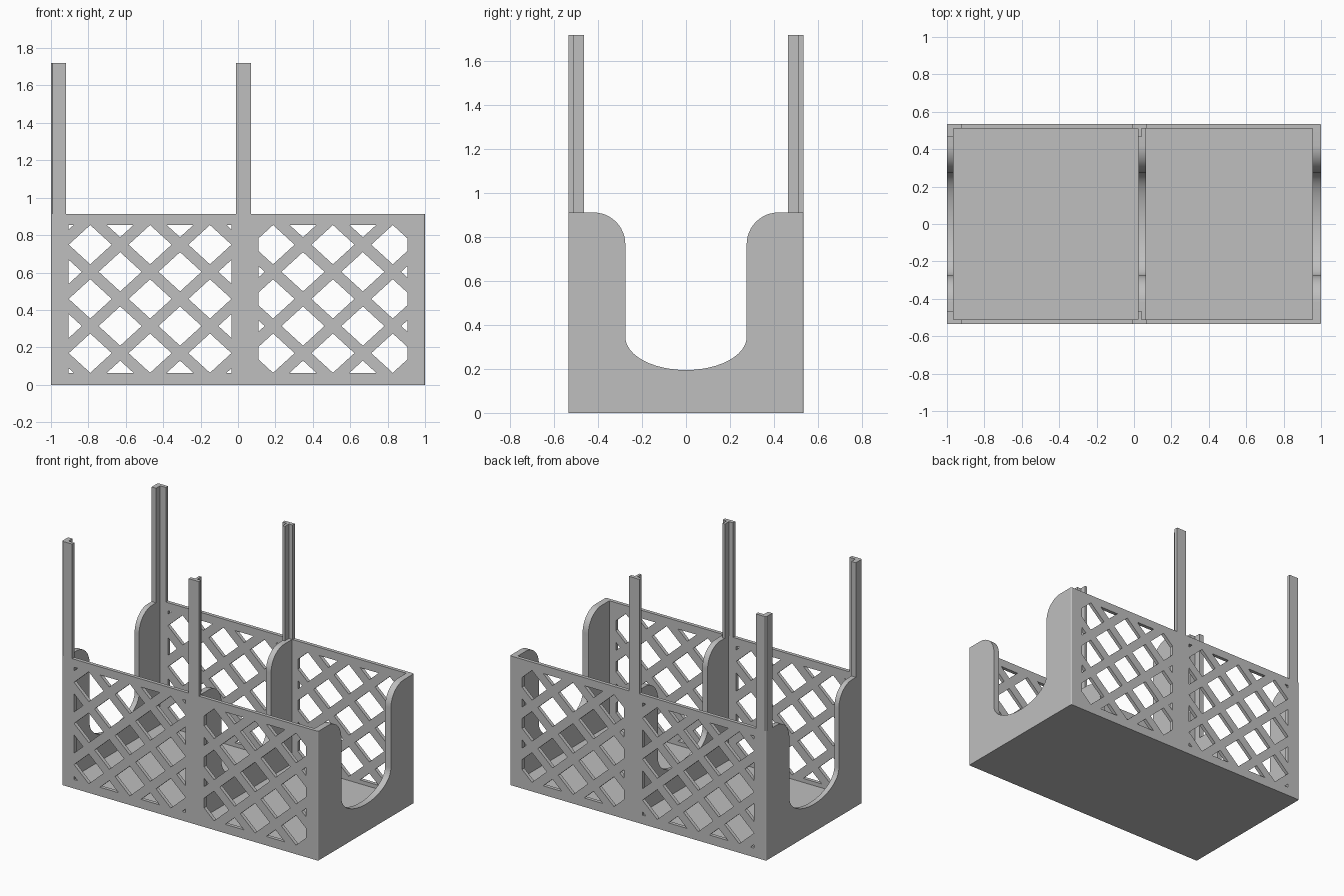
import bpy, bmesh, math
from mathutils import Vector

if "Cube" in bpy.data.objects:
    bpy.data.objects.remove(bpy.data.objects["Cube"])

mat = bpy.data.materials.new("light grey plastic")
mat.use_nodes = True
GREY = (0.52, 0.52, 0.52, 1)
mat.diffuse_color = GREY
mat.node_tree.nodes["Principled BSDF"].inputs["Base Color"].default_value = GREY

HX, HY, H, TOP = 1.0, 0.535, 0.912, 1.72   # half length, half width, wall and post heights
WALL, FLOOR = 0.025, 0.035


def prism(bm, pts, axis, lo, hi):
    """Extrude a 2D outline along an axis from lo to hi."""
    def place(a, b, d):
        return {'X': (d, a, b), 'Y': (a, d, b), 'Z': (a, b, d)}[axis]
    face = bm.faces.new([bm.verts.new(place(a, b, lo)) for a, b in pts])
    moved = bmesh.ops.extrude_face_region(bm, geom=[face])["geom"]
    verts = [v for v in moved if isinstance(v, bmesh.types.BMVert)]
    bmesh.ops.translate(bm, verts=verts, vec=Vector(place(0, 0, hi - lo)))


def finish(name, bm):
    bmesh.ops.recalc_face_normals(bm, faces=bm.faces)
    me = bpy.data.meshes.new(name)
    bm.to_mesh(me)
    bm.free()
    ob = bpy.data.objects.new(name, me)
    bpy.context.collection.objects.link(ob)
    me.materials.append(mat)
    return ob


def part(name, pts, axis, lo, hi):
    bm = bmesh.new()
    prism(bm, pts, axis, lo, hi)
    return finish(name, bm)


def rect(x0, x1, y0, y1):
    return [(x0, y0), (x1, y0), (x1, y1), (x0, y1)]


def clip(pts, axis, limit, sign):
    """Cut a 2D outline at a line, keeping the side below sign * limit."""
    out = []
    for p, q in zip(pts, pts[1:] + pts[:1]):
        dp, dq = sign * (limit - p[axis]), sign * (limit - q[axis])
        if dp >= 0:
            out.append(p)
        if dp * dq < 0:
            t = dp / (dp - dq)
            out.append((p[0] + t * (q[0] - p[0]), p[1] + t * (q[1] - p[1])))
    return out


def lattice(bm, x0, x1, step):
    """Staggered diamond holes clipped to one panel."""
    mid, z0, z1, w, h = (x0 + x1) / 2, 0.063, 0.855, 0.115, 0.105
    for row in range(-3, 4):
        for col in range(-3, 4):
            if (row + col) % 2:
                continue
            cx, cz = mid + col * step, 0.459 + row * 0.145
            pts = [(cx - w, cz), (cx, cz - h), (cx + w, cz), (cx, cz + h)]
            for axis, limit, sign in ((0, x0, -1), (0, x1, 1), (1, z0, -1), (1, z1, 1)):
                pts = clip(pts, axis, limit, sign)
            if len(pts) > 2 and max(p[0] for p in pts) - min(p[0] for p in pts) > 0.01:
                prism(bm, pts, 'Y', -0.7, 0.7)


# Cutter for the lattice holes
bm = bmesh.new()
lattice(bm, -0.905, -0.035, 0.16)
lattice(bm, 0.11, 0.905, 0.16)
cutter = finish("lattice_cutter", bm)
cutter.hide_render = True
cutter.hide_set(True)

# Floor and the two long lattice walls
part("floor", rect(-HX + 0.01, HX - 0.01, -HY + 0.01, HY - 0.01), 'Z', 0, FLOOR)
for name, s in (("front_wall", -1), ("back_wall", 1)):
    lo, hi = sorted((s * HY, s * (HY - WALL)))
    ob = part(name, rect(-HX + 0.008, HX - 0.008, 0, H), 'Y', lo, hi)
    cut = ob.modifiers.new("holes", 'BOOLEAN')
    cut.object, cut.solver = cutter, 'EXACT'

# Cross walls with a U-shaped opening and rounded shoulders
U, R, N = 0.276, 0.145, 12
half = [(U + R - R * math.sin(a), H - R + R * math.cos(a))
        for a in (i * math.pi / 2 / N for i in range(N + 1))]
half += [(U * math.cos(a), 0.345 - 0.15 * math.sin(a))
         for a in (i * math.pi / 2 / N for i in range(N + 1))]
for name, x0, x1, edge in (("right_end_wall", -HX, -0.965, HY), ("divider", 0.025, 0.065, HY - WALL),
                           ("left_end_wall", 0.955, HX, HY)):
    c = 0.008 if edge == HY else 0
    side = [(edge - c, 0), (edge - c, H)] + half
    pts = side + [(-y, z) for y, z in reversed(side[:-1])]
    ob = part(name, pts, 'X', x0, x1)
    ob.data.shade_smooth()
    bpy.context.view_layer.objects.active = ob
    ob.select_set(True)
    bpy.ops.object.shade_smooth_by_angle(angle=math.radians(30))
    ob.select_set(False)

# Rounded vertical corners of the box
for sx in (-1, 1):
    for sy in (-1, 1):
        r = 0.008
        arc = [(sx * (HX - r + r * math.cos(a)), sy * (HY - r + r * math.sin(a)))
               for a in (i * math.pi / 8 for i in range(5))]
        part("corner_edge", arc + [(sx * (HX - r), sy * (HY - r))], 'Z', 0, H)

# Angle-section corner posts and T-section middle posts
inner, tip = HY - WALL, 0.465
angle = [(-HX, tip), (-0.965, tip), (-0.965, inner), (-0.92, inner), (-0.92, HY),
         (-HX + 0.008, HY), (-HX, HY - 0.008)]
tee = [(-0.01, HY), (-0.01, inner), (0.022, inner), (0.022, tip), (0.04, tip),
       (0.04, inner), (0.07, inner), (0.07, HY)]
for side, s in (("front", -1), ("back", 1)):
    part(side + "_corner_post", [(x, s * y) for x, y in angle], 'Z', H, TOP)
    part(side + "_middle_post", [(x, s * y) for x, y in tee], 'Z', H, TOP)
